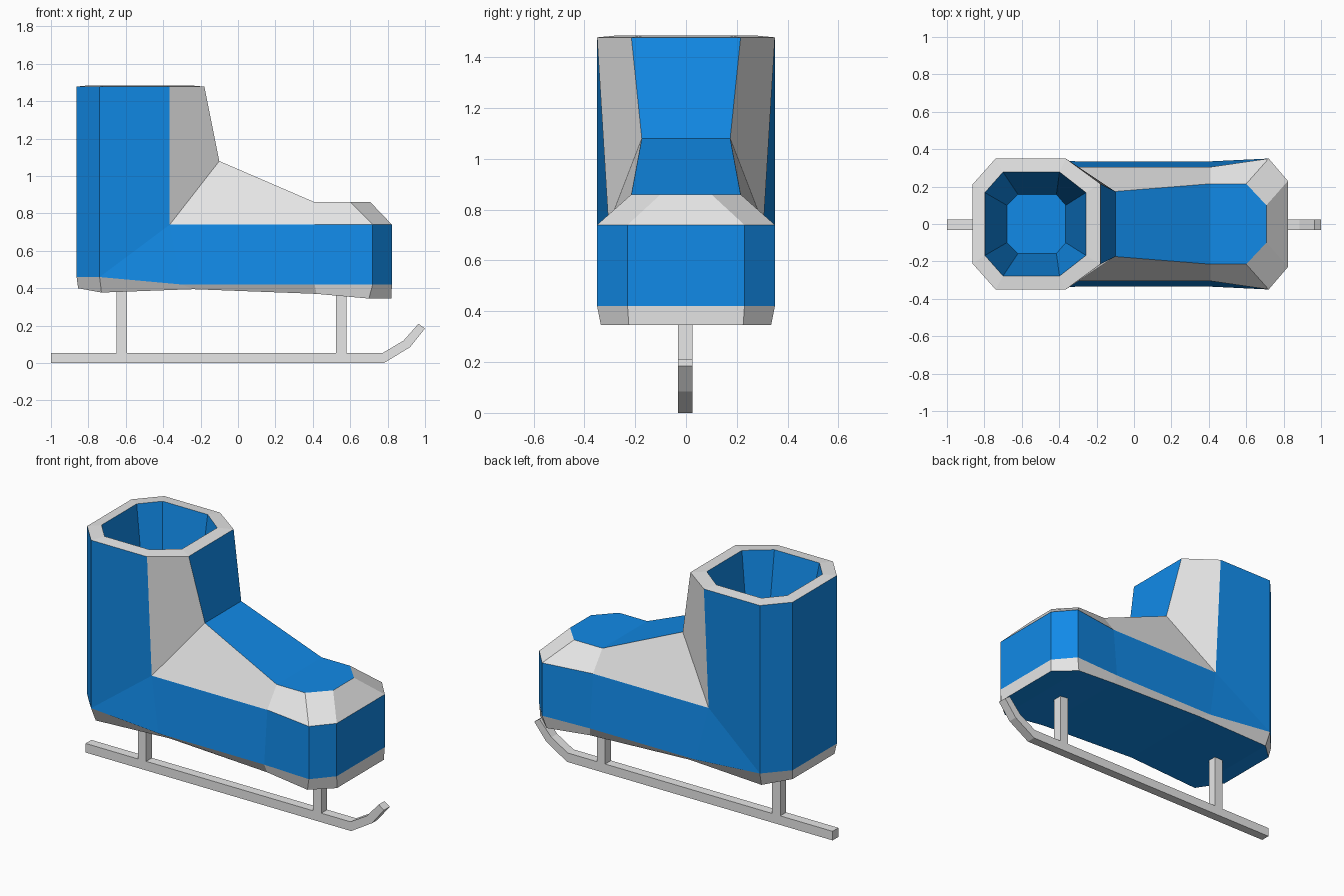
import bpy, bmesh

if "Cube" in bpy.data.objects:
    bpy.data.objects.remove(bpy.data.objects["Cube"])


def material(name, rgb):
    m = bpy.data.materials.new(name)
    m.diffuse_color = (*rgb, 1.0)
    m.use_nodes = True
    m.node_tree.nodes["Principled BSDF"].inputs["Base Color"].default_value = m.diffuse_color
    return m


BLUE = material("boot_blue", (0.0056, 0.254, 0.80))
GREY = material("light_grey", (0.80, 0.80, 0.80))


def finish(bm, name, mats):
    bmesh.ops.recalc_face_normals(bm, faces=bm.faces)
    me = bpy.data.meshes.new(name)
    bm.to_mesh(me)
    bm.free()
    for m in mats:
        me.materials.append(m)
    ob = bpy.data.objects.new(name, me)
    bpy.context.collection.objects.link(ob)
    return ob


# Boot: half-outline rings, mirrored across y = 0
rings = {
    "R": [(-.863, .212, 1.478), (-.74, .35, 1.478), (-.365, .35, 1.478), (-.18, .215, 1.478)],   # rim outside
    "I": [(-.797, .168, 1.485), (-.70, .278, 1.485), (-.398, .278, 1.485), (-.257, .168, 1.485)],  # rim inside
    "F": [(-.68, .10, .78), (-.62, .158, .78), (-.415, .158, .78), (-.365, .10, .78)],           # inner floor
    "C": [(-.10, .174, 1.08), (.41, .215, .86), (.60, .215, .86), (.708, .10, .86)],             # instep crest
    "T": [(-.365, .305, .74), (.41, .305, .74), (.72, .35, .74), (.823, .23, .74)],              # upper wall edge
    "W": [(-.863, .212, .46), (-.74, .35, .46), (-.30, .335, .42), (.41, .335, .42),
          (.72, .35, .42), (.823, .23, .42)],                                                    # lower wall edge
    "S": [(-.855, .20, .40), (-.73, .32, .377), (-.24, .31, .395), (.42, .32, .37),
          (.70, .335, .345), (.82, .225, .345)],                                                 # sole edge
}
bm = bmesh.new()
vert = {}
for key, pts in rings.items():
    for i, (x, y, z) in enumerate(pts):
        for s in (1, -1):
            vert[f"{key}{i}", s] = bm.verts.new((x, s * y, z))


def sides(colour, *faces):
    for names in faces:
        for s in (1, -1):
            bm.faces.new([vert[n, s] for n in names.split()]).material_index = colour


def across(colour, *chains):
    for chain in chains:
        names = chain.split()
        for a, b in zip(names, names[1:]):
            bm.faces.new([vert[a, 1], vert[b, 1], vert[b, -1], vert[a, -1]]).material_index = colour


def band(colour, a, b, n):
    sides(colour, *[f"{a}{i} {a}{i+1} {b}{i+1} {b}{i}" for i in range(n)])


# blue walls, grey bevels, rim, lining and sole band
sides(0, "R0 R1 W1 W0", "R1 R2 T0 W1", "T0 W2 W1",
      "T0 T1 W3 W2", "T1 T2 W4 W3", "T2 T3 W5 W4")
sides(1, "R2 R3 C0 T0")
band(1, "C", "T", 0)
sides(1, "T0 C0 C1 T1", "T1 C1 C2 T2", "T2 C2 C3 T3")
band(1, "R", "I", 3)
band(0, "I", "F", 3)
band(1, "W", "S", 5)
# strips that cross the middle
across(0, "I0 F0 F1 F2 F3 I3", "R3 C0 C1 C2 C3", "T3 W5", "S5 S4 S3 S2 S1 S0", "W0 R0")
across(1, "R0 I0", "R3 I3", "C3 T3", "W5 S5", "S0 W0")
finish(bm, "boot", [BLUE, GREY])


# Blade parts: side profiles extruded in y
def strip(name, lower, upper, y0=-.031, y1=.025):
    b = bmesh.new()
    rows = [[b.verts.new((x, y, z)) for x, z in row]
            for y in (y0, y1) for row in (lower, upper)]
    fl, fu, bl, bu = rows
    for i in range(len(lower) - 1):
        j = i + 1
        for p, q in ((fl, fu), (fu, bu), (bu, bl), (bl, fl)):
            b.faces.new((p[i], p[j], q[j], q[i]))
    for i in (0, -1):
        b.faces.new((fl[i], fu[i], bu[i], bl[i]))
    return finish(b, name, [GREY])


strip("blade", [(-1, 0), (.78, 0), (.92, .085), (1, .185)],
      [(-1, .055), (.775, .055), (.885, .12), (.965, .21)])
for name, x in (("rear_post", -.622), ("front_post", .552)):
    strip(name, [(x - .028, .05), (x + .028, .05)], [(x - .028, .39), (x + .028, .39)])
